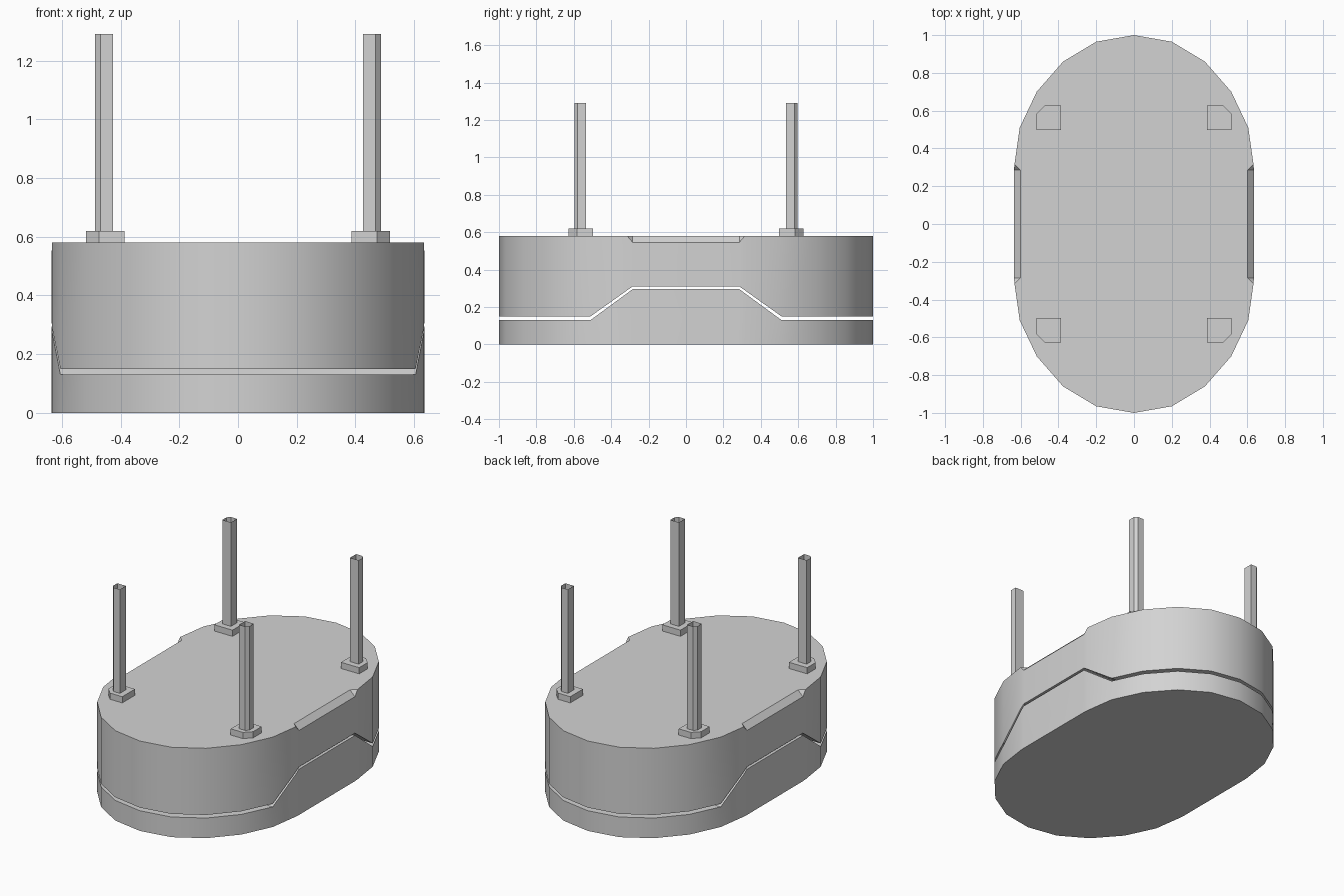
import bpy
import bmesh
from math import radians

if "Cube" in bpy.data.objects:
    bpy.data.objects.remove(bpy.data.objects["Cube"], do_unlink=True)

grey = bpy.data.materials.new("light_grey")
grey.use_nodes = True
COLOUR = (0.65, 0.65, 0.65, 1.0)
grey.diffuse_color = COLOUR
grey.node_tree.nodes["Principled BSDF"].inputs["Base Color"].default_value = COLOUR

# Oval plan: distance from the middle along y, and half width there
HALF_PLAN = [(1.0, 0.0), (0.965, 0.2), (0.86, 0.375), (0.70, 0.515),
             (0.51, 0.605), (0.315, 0.633), (0.285, 0.635)]
PLAN = [(-y, w) for y, w in HALF_PLAN] + [(y, w) for y, w in reversed(HALF_PLAN)]


def finish(bm, name, smooth=False):
    bmesh.ops.recalc_face_normals(bm, faces=bm.faces)
    mesh = bpy.data.meshes.new(name)
    bm.to_mesh(mesh)
    bm.free()
    mesh.materials.append(grey)
    if smooth:
        mesh.polygons.foreach_set("use_smooth", [True] * len(mesh.polygons))
        mesh.set_sharp_from_angle(angle=radians(30))
    obj = bpy.data.objects.new(name, mesh)
    bpy.context.collection.objects.link(obj)
    return obj


def hump(y, low, high):
    """Height of the parting line: low at the ends, raised in the middle."""
    t = min(max((0.51 - abs(y)) / (0.51 - 0.285), 0), 1)
    return low + (high - low) * t


def loft_body(name, bottom, top, chamfer):
    """Skin cross-sections placed along y; each is a box with cut top corners."""
    bm = bmesh.new()
    rings = []
    for y, w in PLAN:
        b, t = bottom(y), top(y)
        c = chamfer if abs(y) < 0.3 else 0
        section = [(-w, b), (w, b), (w, t - c), (w - c, t), (c - w, t), (-w, t - c)]
        rings.append([bm.verts.new((x, y, z)) for x, z in section])
    for r, s in zip(rings, rings[1:]):
        for i in range(len(r)):
            j = (i + 1) % len(r)
            bm.faces.new((r[i], r[j], s[j], s[i]))
    bmesh.ops.remove_doubles(bm, verts=bm.verts, dist=0.0005)
    bmesh.ops.dissolve_limit(bm, angle_limit=radians(0.3),
                             verts=bm.verts, edges=bm.edges)
    return finish(bm, name, smooth=True)


def corner_prism(name, sx, sy, centre, size, cut, z0, z1, capped):
    """Square upright prism with its outward corner cut off."""
    h = size / 2
    outline = [(-h, -h), (h, -h), (h, h - cut), (h - cut, h), (-h, h)]
    bm = bmesh.new()
    low, high = [[bm.verts.new((sx * (centre[0] + x), sy * (centre[1] + y), z))
                  for x, y in outline] for z in (z0, z1)]
    for i in range(len(outline)):
        j = (i + 1) % len(outline)
        bm.faces.new((low[i], low[j], high[j], high[i]))
    if capped:
        bm.faces.new(low)
        bm.faces.new(high)
    return finish(bm, name)


# Two-part oval body with a stepped gap between the parts
loft_body("lower_body", lambda y: 0.0, lambda y: hump(y, 0.13, 0.295), 0)
loft_body("upper_body", lambda y: hump(y, 0.15, 0.31), lambda y: 0.58, 0.035)

# Four foot blocks carrying open-topped hollow posts
for sx, side in ((1, "left"), (-1, "right")):
    for sy, end in ((-1, "front"), (1, "back")):
        corner_prism(f"{end}_{side}_foot", sx, sy, (0.452, 0.562), 0.13, 0.043,
                     0.58, 0.62, True)
        corner_prism(f"{end}_{side}_post", sx, sy, (0.456, 0.566), 0.062, 0.018,
                     0.62, 1.29, False)
